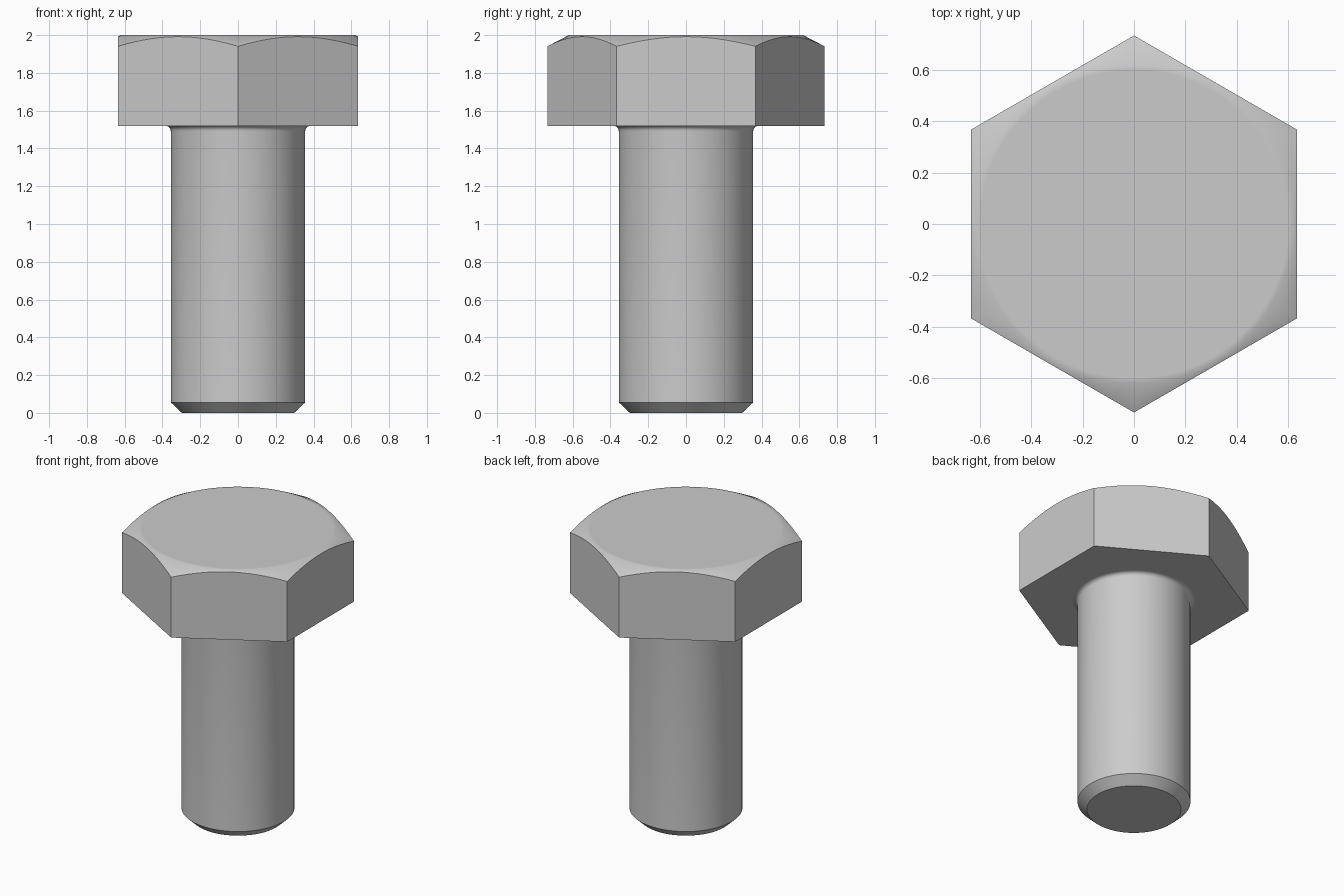
import bpy
import bmesh
from math import sin, cos, pi, radians

cube = bpy.data.objects.get("Cube")
if cube:
    bpy.data.objects.remove(cube, do_unlink=True)

SEGMENTS = 96
ANGLES = [2 * pi * i / SEGMENTS for i in range(SEGMENTS)]

HEAD_BASE, TOP = 1.52, 2.0
APOTHEM = 0.636           # centre to flat of the hexagon
FLAT_RADIUS = 0.62        # circle where the head chamfer starts
CHAMFER_SLOPE = 0.52
SHANK_RADIUS = 0.356
FILLET = 0.028

steel = bpy.data.materials.new("steel grey")
steel.use_nodes = True
colour = (0.6, 0.6, 0.6, 1)
steel.diffuse_color = colour
steel.node_tree.nodes["Principled BSDF"].inputs["Base Color"].default_value = colour


def circle(radius, z):
    return [(radius * cos(a), radius * sin(a), z) for a in ANGLES]


def hexagon(height):
    """Hexagon outline with corners on the y axis; height depends on radius."""
    ring = []
    for a in ANGLES:
        r = APOTHEM / cos((a + pi / 6) % (pi / 3) - pi / 6)
        ring.append((r * cos(a), r * sin(a), height(r)))
    return ring


def loft(name, rings, cap_start=False, cap_end=False):
    """Skin a list of rings, ordered from the bottom up."""
    bm = bmesh.new()
    loops = [[bm.verts.new(p) for p in ring] for ring in rings]
    for low, high in zip(loops, loops[1:]):
        for i in range(SEGMENTS):
            j = (i + 1) % SEGMENTS
            bm.faces.new((low[i], low[j], high[j], high[i]))
    if cap_start:
        bm.faces.new(loops[0][::-1])
    if cap_end:
        bm.faces.new(loops[-1])
    mesh = bpy.data.meshes.new(name)
    bm.to_mesh(mesh)
    bm.free()
    mesh.materials.append(steel)
    obj = bpy.data.objects.new(name, mesh)
    bpy.context.collection.objects.link(obj)
    bpy.ops.object.select_all(action="DESELECT")
    obj.select_set(True)
    bpy.context.view_layer.objects.active = obj
    bpy.ops.object.shade_smooth_by_angle(angle=radians(35))
    return obj


# Hexagonal head with a conical chamfer on its top corners
loft("hex_head", [
    circle(SHANK_RADIUS + FILLET, HEAD_BASE),
    hexagon(lambda r: HEAD_BASE),
    hexagon(lambda r: TOP - CHAMFER_SLOPE * (r - FLAT_RADIUS)),
    circle(FLAT_RADIUS, TOP),
    circle(FLAT_RADIUS - 0.02, TOP),
], cap_end=True)

# Round shank with a chamfered tip and a fillet under the head
shank = [circle(0.297, 0), circle(SHANK_RADIUS, 0.056)]
STEPS = 6
for k in range(STEPS + 1):
    a = pi / 2 * k / STEPS
    shank.append(circle(SHANK_RADIUS + FILLET * (1 - cos(a)),
                        HEAD_BASE - FILLET * (1 - sin(a))))
loft("shank", shank, cap_start=True)
